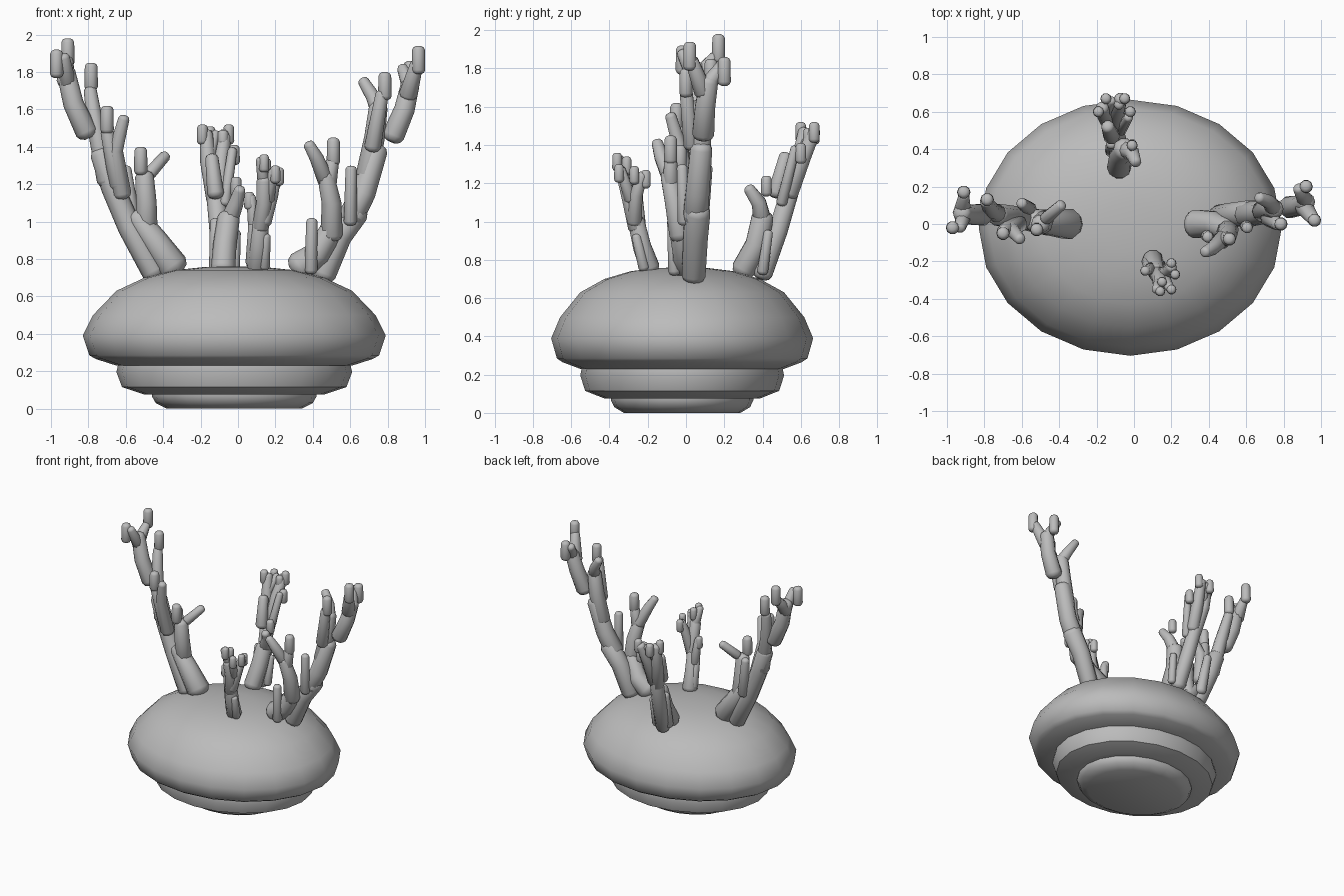
import bpy, bmesh, math
from mathutils import Vector

grey = bpy.data.materials.new("stone grey")
grey.diffuse_color = (0.5, 0.5, 0.5, 1)


def finish(name, bm, angle):
    bmesh.ops.recalc_face_normals(bm, faces=bm.faces)
    me = bpy.data.meshes.new(name)
    bm.to_mesh(me)
    bm.free()
    me.materials.append(grey)
    ob = bpy.data.objects.new(name, me)
    bpy.context.collection.objects.link(ob)
    bpy.ops.object.select_all(action='DESELECT')
    ob.select_set(True)
    bpy.context.view_layer.objects.active = ob
    bpy.ops.object.shade_smooth_by_angle(angle=math.radians(angle))
    return ob


def skin(bm, rings):
    n = len(rings[0])
    for a, b in zip(rings, rings[1:]):
        for i in range(n):
            j = (i + 1) % n
            bm.faces.new((a[i], a[j], b[j], b[i]))
    bm.faces.new(rings[0])
    bm.faces.new(rings[-1])


def tier(name, profile, sides=20):
    """Oval lathe from (radius, height) pairs."""
    bm = bmesh.new()
    rings = []
    for r, z in profile:
        rings.append([bm.verts.new((-0.02 + r * math.sin(i * math.tau / sides),
                                    -0.02 + 0.845 * r * math.cos(i * math.tau / sides), z))
                      for i in range(sides)])
    skin(bm, rings)
    return finish(name, bm, 50)


def tube(bm, pts, r0, r1, sides=10):
    """Tapering tube with rounded ends."""
    pts = [Vector(p) for p in pts]
    n = len(pts)
    rads = [r0 + (r1 - r0) * i / (n - 1) for i in range(n)]
    d0 = (pts[1] - pts[0]).normalized()
    d1 = (pts[-1] - pts[-2]).normalized()
    path = [(pts[0] - d0 * r0 * k, r0 * s, d0) for k, s in ((0.6, 0.4), (0.4, 0.8))]
    for i, p in enumerate(pts):
        d = (pts[min(i + 1, n - 1)] - pts[max(i - 1, 0)]).normalized()
        path.append((p, rads[i], d))
    path += [(pts[-1] + d1 * r1 * k, r1 * s, d1) for k, s in ((0.4, 0.8), (0.6, 0.4))]
    rings = []
    for p, r, d in path:
        u = Vector((0, 1, 0)).cross(d).normalized()
        v = d.cross(u)
        rings.append([bm.verts.new(p + r * (u * math.cos(i * math.tau / sides) +
                                            v * math.sin(i * math.tau / sides)))
                      for i in range(sides)])
    skin(bm, rings)


def coral(name, branches, tips, tip_r, tip_len):
    """Branches are (start radius, end radius, points); tips are upright stubs."""
    bm = bmesh.new()
    for r0, r1, *pts in branches:
        tube(bm, pts, r0, r1)
    for x, y, z in tips:
        tube(bm, [(x, y, z - tip_len), (x, y, z - tip_r * 0.6)], tip_r, tip_r * 0.95)
    return finish(name, bm, 50)


# Stacked oval base
tier("dome", [(.56, .225), (.63, .23), (.74, .265), (.775, .285), (.81, .39), (.755, .50),
              (.63, .63), (.48, .70), (.32, .74), (.16, .757), (.03, .76)])
tier("middle_tier", [(.42, .075), (.48, .075), (.60, .115), (.63, .195), (.62, .24)])
tier("foot_tier", [(.36, 0), (.42, .03), (.44, .065), (.44, .09)])

# Left coral
coral("left_coral", [
    (.085, .06, (-.35, .0, .76), (-.45, .01, .90), (-.54, .02, 1.02)),
    (.065, .06, (-.45, .0, .73), (-.58, .03, .97), (-.67, .04, 1.18), (-.73, .05, 1.36)),
    (.055, .035, (-.70, .04, 1.22), (-.76, .07, 1.50), (-.79, .12, 1.70)),
    (.06, .05, (-.81, .05, 1.48), (-.88, .05, 1.63), (-.92, .06, 1.80)),
    (.05, .03, (-.92, .06, 1.75), (-.91, .15, 1.86)),
    (.045, .03, (-.91, .05, 1.74), (-.93, -.02, 1.88)),
    (.05, .03, (-.62, .0, 1.15), (-.655, -.03, 1.38), (-.61, -.08, 1.55)),
    (.06, .05, (-.49, .02, .96), (-.49, .0, 1.10), (-.50, .0, 1.24)),
    (.035, .03, (-.47, .03, 1.26), (-.39, .10, 1.35)),
    (.04, .03, (-.56, .08, 1.0), (-.60, .11, 1.28)),
    (.05, .035, (-.64, .0, 1.2), (-.70, -.04, 1.48)),
], [(-.91, .17, 1.98), (-.97, -.02, 1.92), (-.785, .13, 1.85), (-.70, -.05, 1.62),
    (-.52, -.03, 1.40)], .036, .13)

# Right coral
coral("right_coral", [
    (.065, .07, (.46, .04, .72), (.54, .05, .92), (.63, .06, 1.05)),
    (.07, .06, (.60, .05, 1.02), (.67, .06, 1.15), (.74, .08, 1.38)),
    (.06, .05, (.69, .07, 1.25), (.73, .08, 1.45), (.75, .08, 1.61)),
    (.045, .03, (.75, .08, 1.60), (.72, .12, 1.67), (.67, .14, 1.75)),
    (.06, .05, (.83, .09, 1.46), (.89, .10, 1.60), (.92, .12, 1.73)),
    (.045, .03, (.92, .12, 1.72), (.88, .19, 1.82)),
    (.05, .035, (.91, .09, 1.68), (.955, .03, 1.84)),
    (.08, .06, (.33, .0, .76), (.43, .0, .83), (.50, -.03, .96)),
    (.06, .045, (.50, -.03, .93), (.50, -.06, 1.10), (.47, -.09, 1.24)),
    (.045, .03, (.47, -.08, 1.22), (.42, -.13, 1.34), (.38, -.15, 1.41)),
    (.045, .035, (.48, -.08, 1.18), (.505, -.08, 1.32)),
    (.035, .03, (.39, -.06, .74), (.395, -.07, 1.00)),
    (.035, .03, (.60, -.01, 1.0), (.605, -.02, 1.28)),
    (.045, .035, (.72, .03, 1.4), (.77, .0, 1.68)),
], [(.965, .02, 1.94), (.785, .0, 1.80), (.51, -.08, 1.45), (.92, .2, 1.86)], .036, .13)

# Back coral
coral("back_coral", [
    (.065, .06, (-.08, .30, .75), (-.07, .37, .88), (-.05, .40, 1.02)),
    (.05, .03, (-.05, .40, 1.0), (-.01, .38, 1.10), (.01, .33, 1.17)),
    (.055, .05, (-.08, .40, .73), (-.10, .48, .95), (-.12, .54, 1.15)),
    (.05, .035, (-.12, .53, 1.12), (-.16, .59, 1.32), (-.17, .62, 1.47)),
    (.05, .035, (-.10, .54, 1.15), (-.09, .61, 1.33), (-.07, .67, 1.47)),
    (.03, .025, (-.15, .60, 1.36), (-.12, .66, 1.47)),
    (.03, .025, (-.07, .50, 1.1), (-.03, .57, 1.38)),
    (.045, .035, (-.12, .47, 1.15), (-.14, .52, 1.34)),
    (.03, .025, (-.02, .40, .74), (-.01, .43, .94)),
    (.035, .03, (-.12, .39, .75), (-.12, .43, 1.0)),
], [(-.01, .42, 1.24), (-.19, .60, 1.52), (-.15, .67, 1.51), (-.05, .67, 1.52),
    (-.02, .60, 1.41), (-.08, .64, 1.49)], .03, .09)

# Front coral
coral("front_coral", [
    (.055, .045, (.10, -.19, .76), (.11, -.23, .87), (.12, -.26, 1.0)),
    (.045, .04, (.12, -.26, .97), (.14, -.29, 1.10), (.14, -.32, 1.22)),
    (.035, .025, (.14, -.31, 1.20), (.12, -.35, 1.33)),
    (.04, .03, (.14, -.27, 1.0), (.18, -.26, 1.14), (.20, -.23, 1.24)),
    (.035, .025, (.16, -.29, 1.12), (.19, -.34, 1.27)),
    (.035, .025, (.09, -.24, .95), (.07, -.25, 1.13)),
    (.03, .025, (.14, -.22, .76), (.15, -.26, .92)),
    (.03, .025, (.07, -.20, .78), (.08, -.25, .98)),
], [(.14, -.36, 1.36), (.20, -.35, 1.30), (.20, -.21, 1.27), (.22, -.27, 1.29),
    (.06, -.25, 1.16), (.15, -.31, 1.34)], .027, .08)
